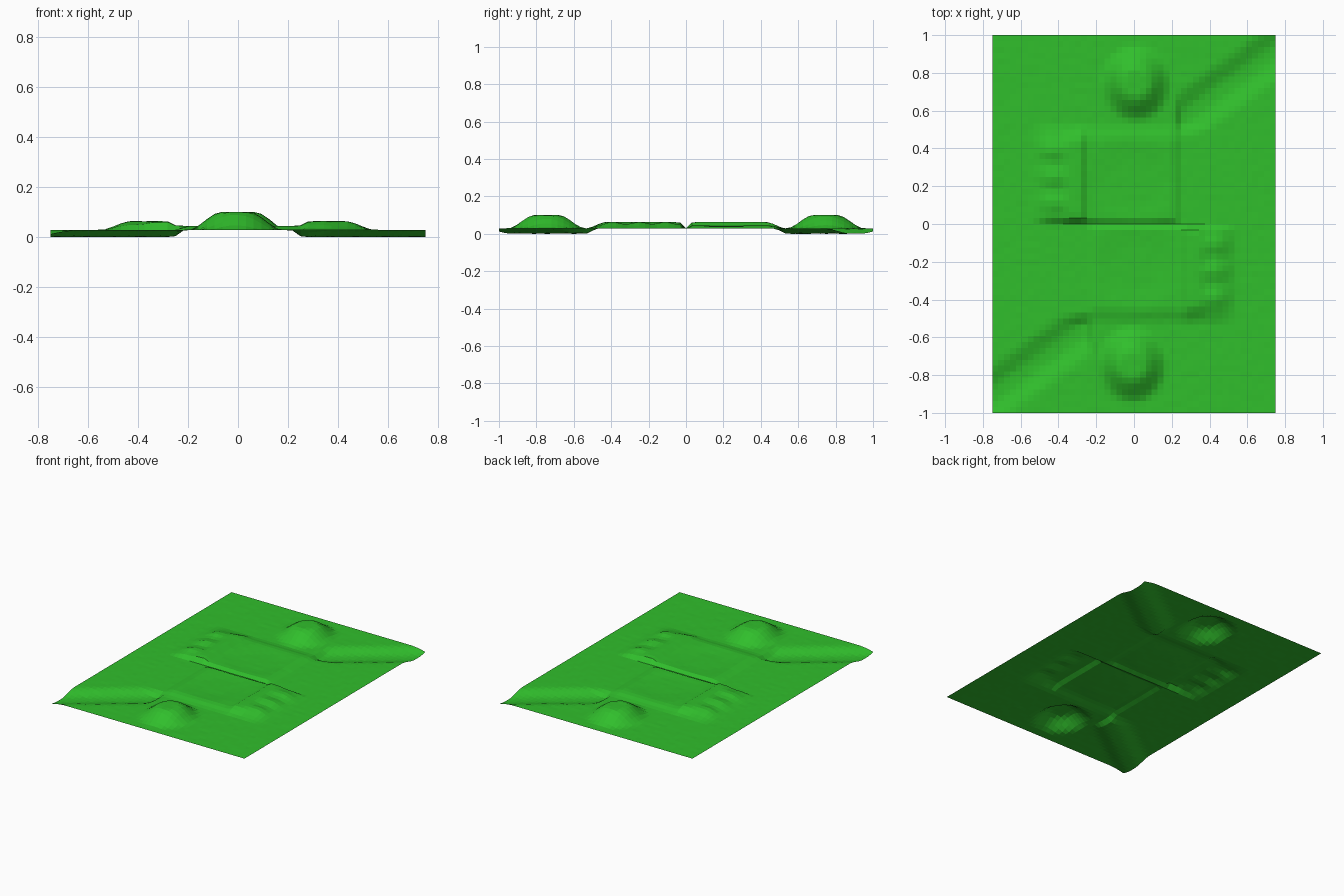
import bpy, bmesh, math, random

if "Cube" in bpy.data.objects:
    bpy.data.objects.remove(bpy.data.objects["Cube"])

random.seed(4)
BASE = 0.029            # level of the flat ground
NX, NY = 48, 64         # grid cells across x and y


def step(a, b, v):
    t = max(0.0, min(1.0, (v - a) / (b - a)))
    return t * t * (3 - 2 * t)


def window(v, a, b, c, d):
    """0 before a, 1 from b to c, 0 after d."""
    return step(a, b, v) * (1 - step(c, d, v))


def half_height(x, y):
    """Height over the flat ground for the y >= 0 half."""
    h = 0.0
    # tall round hill with a flattened top
    r = math.hypot((x - 0.01) / 0.19, (y - 0.745) / 0.21)
    h += 0.072 * (1 - step(0.3, 1.0, r))
    # low raised yard with a shallow dish in it
    yard = window(y, 0.0, 0.035, 0.44, 0.53) * window(x, -0.32, -0.27, 0.2, 0.25)
    dish = 1 - step(0.1, 0.27, math.hypot(x + 0.0, y - 0.22))
    h += yard * (0.016 - 0.007 * dish)
    # lumpy bank beside the yard
    bank = window(x, -0.55, -0.43, -0.29, -0.24) * window(y, 0.0, 0.04, 0.42, 0.53)
    lump = 0.5 + 0.5 * math.cos((y - 0.04) * 2 * math.pi / 0.14)
    dip = window(x, -0.55, -0.48, -0.4, -0.33)
    h += bank * (0.035 - 0.012 * lump * dip) * (1 - 0.45 * yard)
    # sunken diagonal channel running off at the corner
    if x > 0.2:
        mid = 0.55 + 0.72 * (x - 0.25)
        d = abs(y - mid) / 0.17
        h -= 0.028 * (1 - step(0.15, 1.0, d)) * step(0.21, 0.26, x) * step(0.47, 0.53, y)
    return h


def height(x, y):
    # the terrain repeats when turned half way round
    h = half_height(x, y) if y >= 0 else half_height(-x, -y)
    border = abs(x) > 0.74 or abs(y) > 0.99
    return max(0.0, BASE + h + (0 if border else random.uniform(-0.0007, 0.0007)))


# ground sheet as a displaced grid
bm = bmesh.new()
bmesh.ops.create_grid(bm, x_segments=NX, y_segments=NY, size=1.0)
for v in bm.verts:
    v.co.x *= 0.75
    v.co.z = height(v.co.x, v.co.y)
low = min(v.co.z for v in bm.verts)
for v in bm.verts:
    v.co.z -= low
mesh = bpy.data.meshes.new("terrain")
bm.to_mesh(mesh)
bm.free()
terrain = bpy.data.objects.new("terrain", mesh)
bpy.context.collection.objects.link(terrain)

# grass green
green = bpy.data.materials.new("grass")
green.diffuse_color = (0.03, 0.52, 0.025, 1)
green.use_nodes = True
green.node_tree.nodes["Principled BSDF"].inputs["Base Color"].default_value = green.diffuse_color
mesh.materials.append(green)
